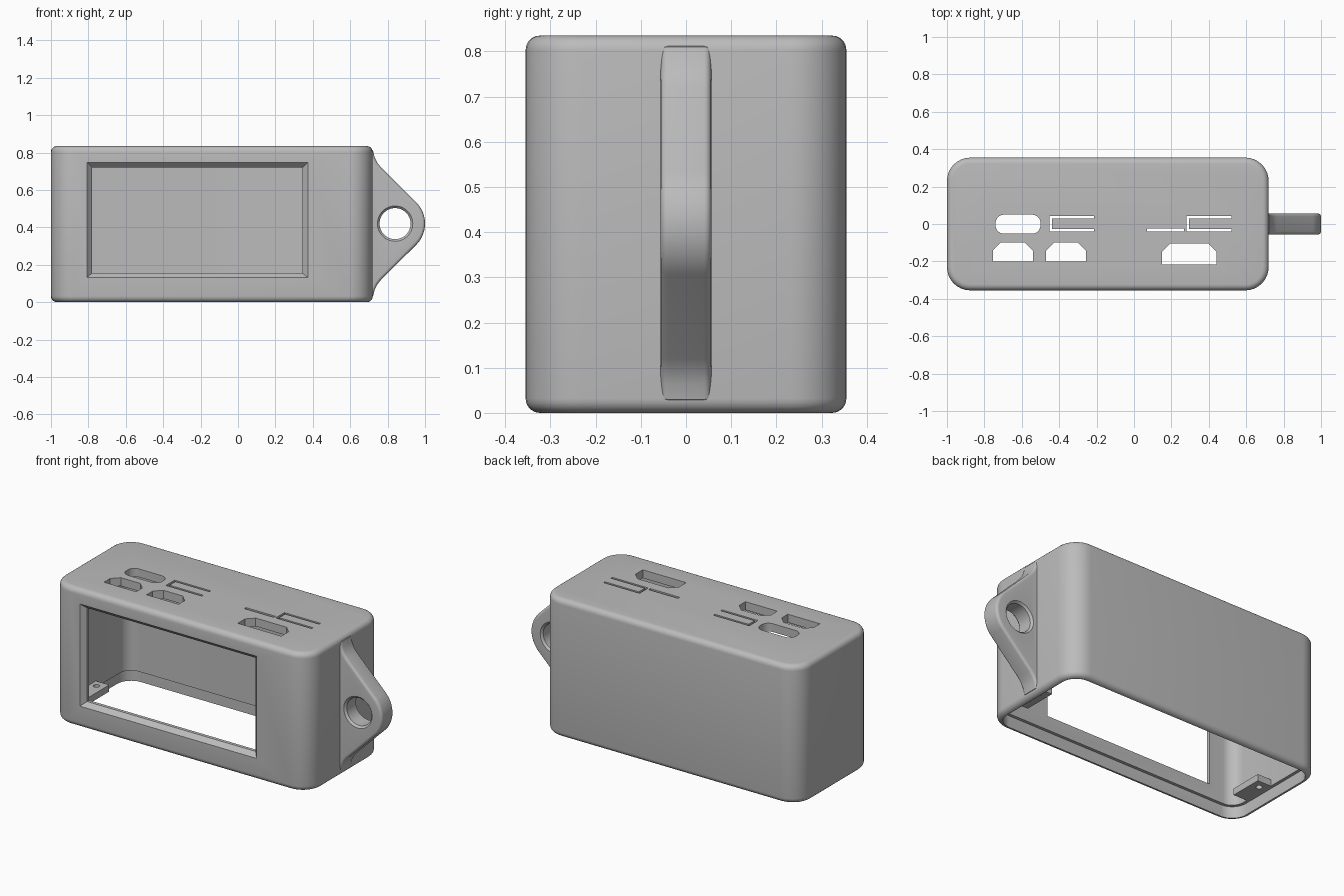
import bpy, bmesh
from math import sin, cos, pi, radians
from mathutils import Vector

if "Cube" in bpy.data.objects:
    bpy.data.objects.remove(bpy.data.objects["Cube"], do_unlink=True)

grey = bpy.data.materials.new("grey plastic")
grey.use_nodes = True
grey.diffuse_color = (0.5, 0.5, 0.5, 1)
grey.node_tree.nodes["Principled BSDF"].inputs["Base Color"].default_value = (0.5, 0.5, 0.5, 1)


def arc(cx, cy, r, start, end, n=8):
    return [(cx + r * cos(radians(start + (end - start) * i / n)),
             cy + r * sin(radians(start + (end - start) * i / n))) for i in range(n + 1)]


def rounded(x0, x1, y0, y1, r):
    return (arc(x1 - r, y1 - r, r, 0, 90) + arc(x0 + r, y1 - r, r, 90, 180)
            + arc(x0 + r, y0 + r, r, 180, 270) + arc(x1 - r, y0 + r, r, 270, 360))


def rect(x0, x1, y0, y1):
    return [(x0, y0), (x1, y0), (x1, y1), (x0, y1)]


def prism(name, outline, lo, hi, axis="z", bevel=0, far_outline=None):
    """Extrude an outline along z or y, optionally rounding both cap rims."""
    def put(p, d):
        return (p[0], p[1], d) if axis == "z" else (p[0], d, p[1])
    bm = bmesh.new()
    a = [bm.verts.new(put(p, lo)) for p in outline]
    b = [bm.verts.new(put(p, hi)) for p in (far_outline or outline)]
    caps = [bm.faces.new(a), bm.faces.new(b)]
    for i in range(len(a)):
        j = (i + 1) % len(a)
        bm.faces.new((a[i], a[j], b[j], b[i]))
    bmesh.ops.recalc_face_normals(bm, faces=bm.faces)
    if bevel:
        rims = list({e for f in caps for e in f.edges})
        bmesh.ops.bevel(bm, geom=rims, offset=bevel, segments=5, profile=0.5, affect="EDGES")
    mesh = bpy.data.meshes.new(name)
    bm.to_mesh(mesh)
    bm.free()
    mesh.materials.append(grey)
    ob = bpy.data.objects.new(name, mesh)
    bpy.context.collection.objects.link(ob)
    return ob


def carve(ob, cutters):
    """Subtract each cutter, then discard it."""
    for c in cutters:
        c.hide_render = True
        m = ob.modifiers.new("cut", "BOOLEAN")
        m.operation, m.solver, m.object = "DIFFERENCE", "EXACT", c
    bpy.context.view_layer.update()
    deps = bpy.context.evaluated_depsgraph_get()
    mesh = bpy.data.meshes.new_from_object(ob.evaluated_get(deps))
    ob.modifiers.clear()
    ob.data = mesh
    for c in cutters:
        bpy.data.objects.remove(c, do_unlink=True)


# Enclosure dimensions
L, R, D, H = -1.0, 0.72, 0.355, 0.835
WALL, LIP = 0.05, 0.032


def inset_outline(t):
    return rounded(L + t, R - t, -D + t, D - t, 0.125 - t)


case = prism("case", inset_outline(0), 0, H, bevel=0.032)

# Hollow interior and the lid recess at the open bottom
cutters = [prism("cavity", inset_outline(WALL), -0.1, H - WALL),
           prism("lid_recess", inset_outline(LIP), -0.1, 0.07)]

# Front window with a flared edge
window = rect(-0.78, 0.345, 0.155, 0.72)
flare = rect(-0.81, 0.375, 0.13, 0.75)
cutters += [prism("window", window, -0.5, -0.2, "y"),
            prism("window_flare", flare, -0.357, -0.325, "y", far_outline=window)]

# Socket openings in the top
TOP = (H - 0.15, H + 0.1)
cutters.append(prism("pill_port", rounded(-0.74, -0.5, -0.052, 0.05, 0.045), *TOP))
for x0, x1, y0, y1 in ((-0.755, -0.54, -0.2, -0.1), (-0.47, -0.257, -0.2, -0.1),
                       (0.15, 0.44, -0.216, -0.105)):
    c = 0.042
    shape = [(x0, y0), (x1, y0), (x1, y1 - c), (x1 - c, y1), (x0 + c, y1), (x0, y1 - c)]
    cutters.append(prism("socket_port", shape, *TOP))

# Slits around the flexible button tongues
for x in (-0.453, 0.28):
    u = [(x, -0.04), (x + 0.24, -0.04), (x + 0.24, -0.027), (x + 0.014, -0.027),
         (x + 0.014, 0.03), (x + 0.24, 0.03), (x + 0.24, 0.043), (x, 0.043)]
    cutters.append(prism("button_slit", u, *TOP))
cutters.append(prism("short_slit", rect(0.07, 0.266, -0.04, -0.024), *TOP))
carve(case, cutters)

# Hanging lug with flared root
CX, CZ, RAD = 0.84, 0.42, 0.16
root = [(0.69, 0.825), (0.722, 0.81), (0.73, 0.775), (0.745, 0.745), (0.765, 0.72)]
lower = [(x, 2 * CZ - z) for x, z in reversed(root)]
lug = prism("hanging_lug", root + arc(CX, CZ, RAD, 45, -45, 20) + lower,
            -0.056, 0.056, "y", bevel=0.016)
hole = arc(CX, CZ, 0.083, 0, 352.5, 47)
wide = arc(CX, CZ, 0.095, 0, 352.5, 47)
carve(lug, [prism("lug_hole", hole, -0.1, 0.1, "y"),
            prism("hole_rim_front", wide, -0.0565, -0.044, "y", far_outline=hole),
            prism("hole_rim_back", hole, 0.044, 0.0565, "y", far_outline=wide)])

# Screw tabs inside both ends
parts = [case, lug]
for name, x0, x1 in (("left_screw_tab", 0.57, R - 0.04), ("right_screw_tab", L + 0.04, -0.86)):
    tab = prism(name, rect(x0, x1, -0.2, 0.0), 0.07, 0.11)
    carve(tab, [prism("screw_hole", arc((x0 + x1) / 2, -0.05, 0.018, 0, 345, 23), 0, 0.2)])
    parts.append(tab)

# Smooth shading with sharp creases kept
bpy.ops.object.select_all(action="DESELECT")
for ob in parts:
    ob.select_set(True)
bpy.context.view_layer.objects.active = case
bpy.ops.object.shade_smooth_by_angle(angle=radians(30))
